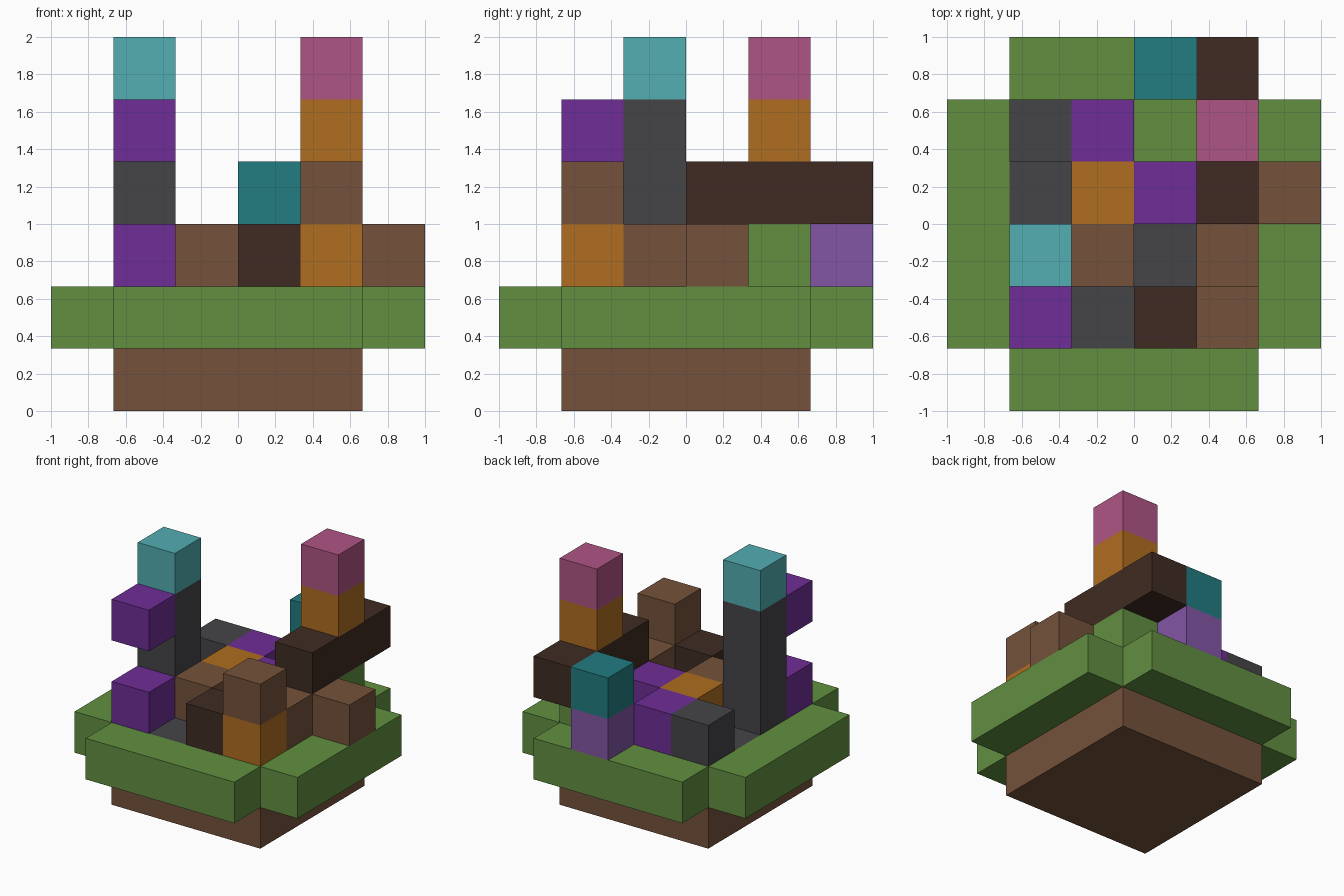
import bpy
import bmesh
from mathutils import Matrix, Vector

default = bpy.data.objects.get("Cube")
if default:
    bpy.data.objects.remove(default, do_unlink=True)

CELL = 1 / 3  # edge length of one block


def linear(channel):
    c = channel / 255
    return c / 12.92 if c <= 0.04045 else ((c + 0.055) / 1.055) ** 2.4


def material(name, hex_code):
    mat = bpy.data.materials.new(name)
    mat.use_nodes = True
    colour = tuple(linear(c) for c in bytes.fromhex(hex_code)) + (1.0,)
    mat.diffuse_color = colour
    bsdf = next(n for n in mat.node_tree.nodes if n.type == "BSDF_PRINCIPLED")
    bsdf.inputs["Base Color"].default_value = colour
    return mat


GREEN = material("leaf_green", "618F40")
BROWN = material("earth_brown", "75523B")
DARK = material("dark_brown", "3F2B22")
GREY = material("stone_grey", "454549")
PURPLE = material("deep_purple", "6E2D96")
LILAC = material("lilac", "8456A6")
ORANGE = material("amber", "AF6D20")
TEAL = material("dark_teal", "227C80")
CYAN = material("light_cyan", "53ADB2")
PINK = material("rose_pink", "AF5585")


def block(name, mat, cell, size=(1, 1, 1)):
    """Box whose low corner sits at a grid cell and spans size cells."""
    dims = Vector(size) * CELL
    centre = Vector(cell) * CELL + dims / 2 - Vector((1, 1, 0))
    mesh = bpy.data.meshes.new(name)
    bm = bmesh.new()
    bmesh.ops.create_cube(bm, size=1, matrix=Matrix.Diagonal(dims.to_4d()))
    bm.to_mesh(mesh)
    bm.free()
    mesh.materials.append(mat)
    obj = bpy.data.objects.new(name, mesh)
    obj.location = centre
    bpy.context.collection.objects.link(obj)
    return obj


# Earth base and the overhanging green rim
block("earth_base", BROWN, (1, 1, 0), (4, 4, 1))
for side, at in (("front", 0), ("back", 5)):
    block(side + "_rim", GREEN, (1, at, 1), (4, 1, 1))
for side, at in (("right", 0), ("left", 5)):
    block(side + "_rim", GREEN, (at, 1, 1), (1, 4, 1))

# Floor inside the rim, with a few stone tiles
stone_tiles = {(2, 1), (1, 3), (3, 2)}
for x in range(1, 5):
    for y in range(1, 5):
        is_stone = (x, y) in stone_tiles
        block("stone_tile" if is_stone else "grass_tile",
              GREY if is_stone else GREEN, (x, y, 1))

# Low blocks standing on the floor
block("front_right_block", PURPLE, (1, 1, 2))
block("front_dark_block", DARK, (3, 1, 2))
block("middle_brown_block", BROWN, (2, 2, 2))
block("left_brown_block", BROWN, (4, 2, 2), (1, 2, 1))
block("rim_brown_block", BROWN, (5, 3, 2))
block("middle_amber_block", ORANGE, (2, 3, 2))
block("middle_purple_block", PURPLE, (3, 3, 2))
block("back_purple_block", PURPLE, (2, 4, 2))
block("back_stone_block", GREY, (1, 4, 2))

# Front left post
block("front_post_foot", ORANGE, (4, 1, 2))
block("front_post_top", BROWN, (4, 1, 3))

# Stone tower with its cap and the block floating by its corner
block("stone_tower", GREY, (1, 2, 2), (1, 1, 3))
block("stone_tower_cap", CYAN, (1, 2, 5))
block("floating_block", PURPLE, (1, 1, 4))

# Beam carrying the second tower
block("beam_support", GREEN, (4, 4, 2))
block("dark_beam", DARK, (4, 3, 3), (1, 3, 1))
block("beam_tower", ORANGE, (4, 4, 4))
block("beam_tower_cap", PINK, (4, 4, 5))

# Back post beside the beam
block("back_post_foot", LILAC, (3, 5, 2))
block("back_post_top", TEAL, (3, 5, 3))
